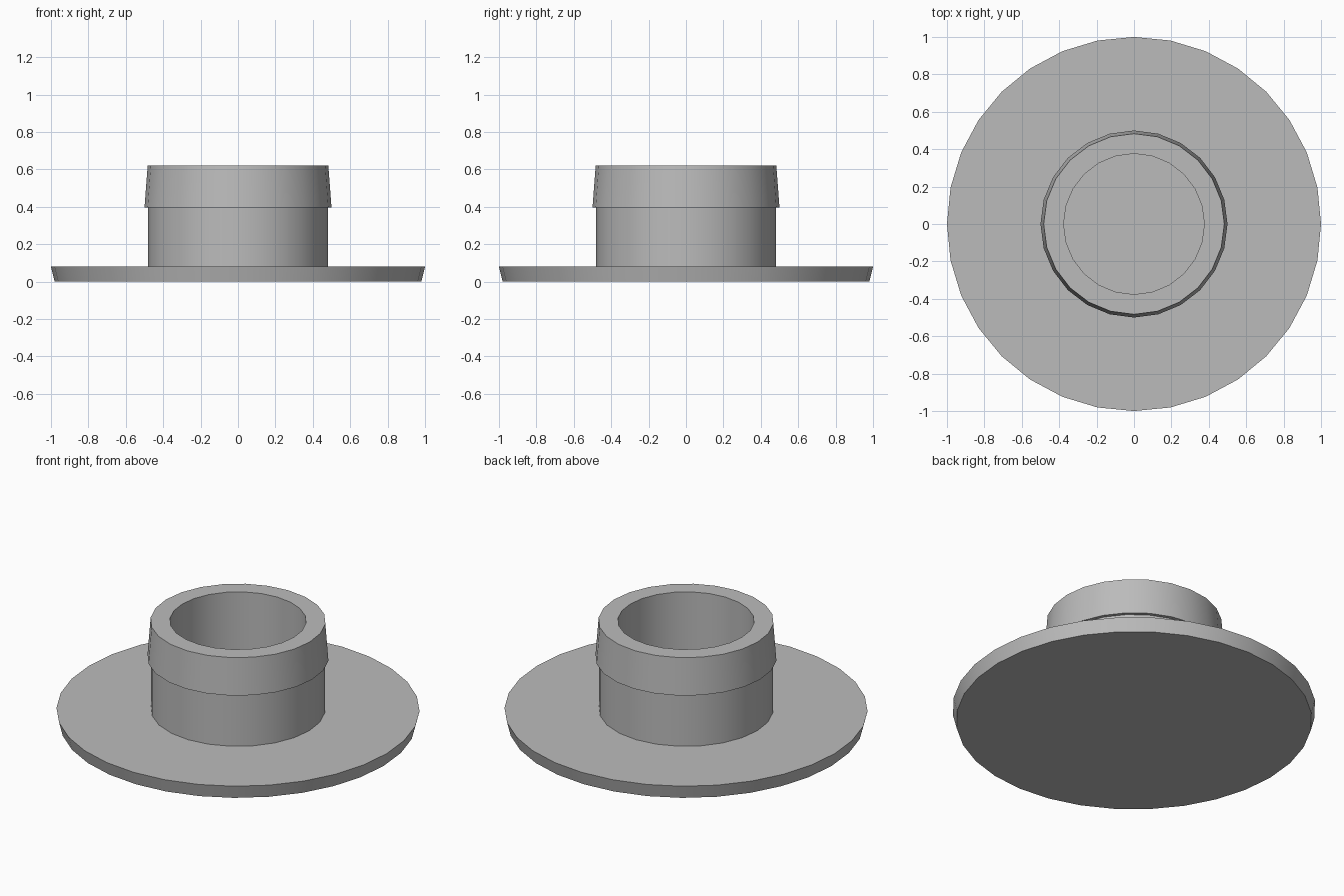
import bpy
import bmesh
import math

cube = bpy.data.objects.get("Cube")
if cube:
    bpy.data.objects.remove(cube, do_unlink=True)

grey = bpy.data.materials.new("plain grey")
grey.use_nodes = True
colour = (0.5, 0.5, 0.5, 1)
grey.diffuse_color = colour
grey.node_tree.nodes["Principled BSDF"].inputs["Base Color"].default_value = colour


def lathe(name, profile, sides):
    """Revolve a (radius, height) profile around z; zero radius closes an end."""
    bm = bmesh.new()
    rings = []
    for r, z in profile:
        if r == 0:
            rings.append([bm.verts.new((0, 0, z))] * sides)
        else:
            turn = 2 * math.pi / sides
            rings.append([bm.verts.new((r * math.sin(i * turn), r * math.cos(i * turn), z))
                          for i in range(sides)])
    for a, b in zip(rings, rings[1:]):
        for i in range(sides):
            j = (i + 1) % sides
            corners = list(dict.fromkeys((a[i], a[j], b[j], b[i])))
            bm.faces.new(corners)
    bmesh.ops.recalc_face_normals(bm, faces=bm.faces)
    mesh = bpy.data.meshes.new(name)
    bm.to_mesh(mesh)
    bm.free()
    mesh.materials.append(grey)
    obj = bpy.data.objects.new(name, mesh)
    bpy.context.collection.objects.link(obj)
    bpy.ops.object.select_all(action="DESELECT")
    obj.select_set(True)
    bpy.context.view_layer.objects.active = obj
    bpy.ops.object.shade_smooth_by_angle(angle=math.radians(30))
    return obj


# Wide base plate, slightly narrower underneath
lathe("base_flange", [(0, 0), (0.98, 0), (1, 0.08), (0, 0.08)], 32)

# Hollow stem with a tapered retaining lip; the bore stops at the plate
lathe("hollow_stem", [(0.376, 0.08), (0.48, 0.08), (0.48, 0.397), (0.5, 0.397),
                      (0.483, 0.62), (0.376, 0.62), (0.376, 0.08)], 24)
